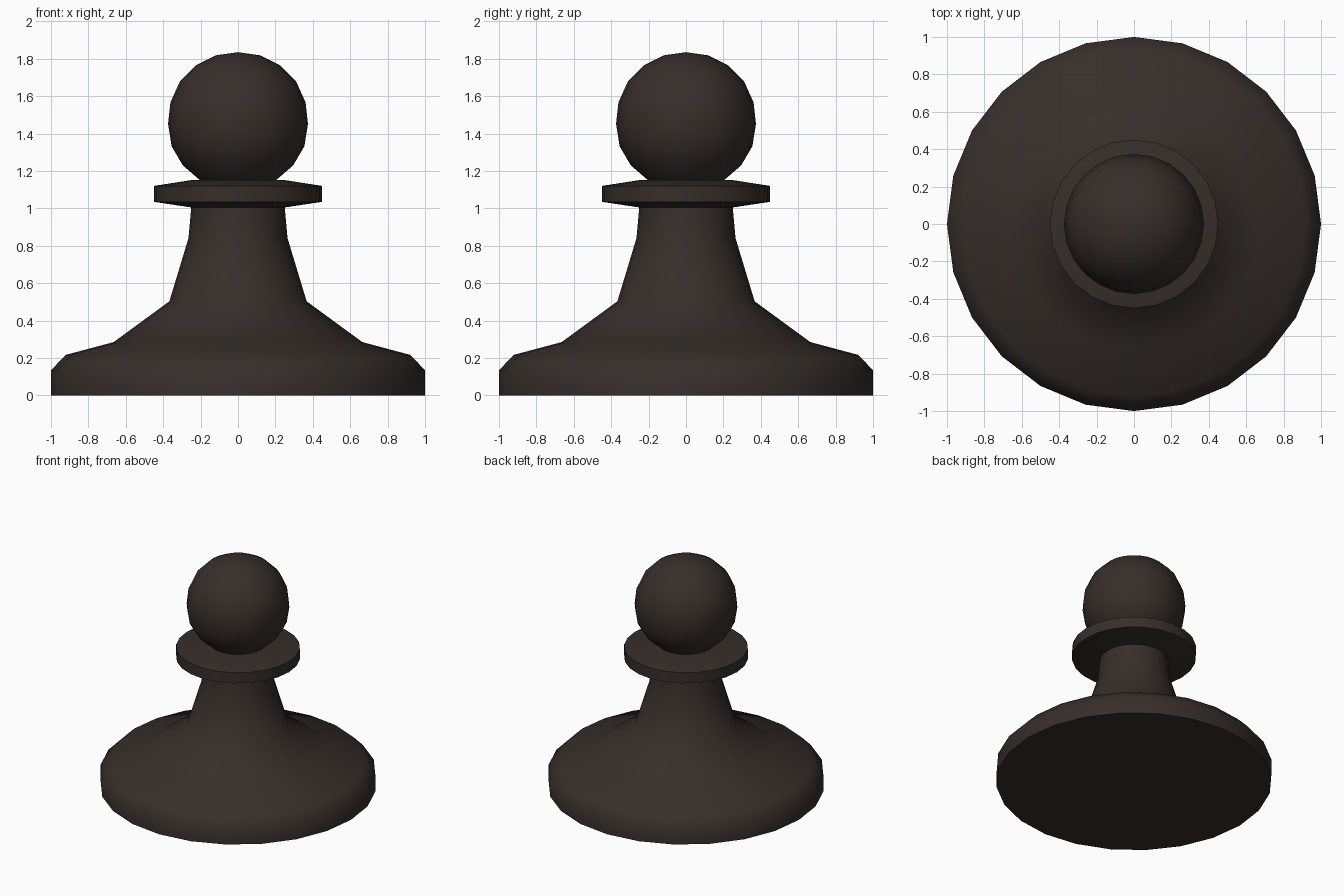
import bpy, bmesh, math

if "Cube" in bpy.data.objects:
    bpy.data.objects.remove(bpy.data.objects["Cube"])

SIDES = 24

# Half profile (radius, height), from the foot up to the crown
base = [(0, 0), (1.0, 0), (1.0, 0.135), (0.92, 0.217), (0.665, 0.285)]
stem = [(0.367, 0.503), (0.265, 0.84), (0.25, 1.005)]
collar = [(0.45, 1.035), (0.45, 1.12), (0.245, 1.152), (0.205, 1.152)]
head = [(0.295, 1.23), (0.355, 1.332), (0.374, 1.452), (0.361, 1.568),
        (0.31, 1.68), (0.225, 1.765), (0.12, 1.818), (0, 1.835)]


def lathe(name, profile):
    """Spin a profile around z into a closed turned piece."""
    bm = bmesh.new()
    verts = [bm.verts.new((r, 0, z)) for r, z in profile]
    edges = [bm.edges.new(pair) for pair in zip(verts, verts[1:])]
    bmesh.ops.spin(bm, geom=verts + edges, cent=(0, 0, 0), axis=(0, 0, 1),
                   angle=math.tau, steps=SIDES, use_merge=False)
    bmesh.ops.remove_doubles(bm, verts=bm.verts, dist=1e-4)
    bmesh.ops.recalc_face_normals(bm, faces=bm.faces)
    mesh = bpy.data.meshes.new(name)
    bm.to_mesh(mesh)
    bm.free()
    obj = bpy.data.objects.new(name, mesh)
    bpy.context.collection.objects.link(obj)
    return obj


# Turned piece: wide base, tapering stem, collar and ball head in one skin
pawn = lathe("pawn", base + stem + collar + head)

# Dark wood
wood = bpy.data.materials.new("dark_wood")
wood.diffuse_color = (0.037, 0.027, 0.023, 1)
wood.use_nodes = True
wood.node_tree.nodes["Principled BSDF"].inputs["Base Color"].default_value = wood.diffuse_color
pawn.data.materials.append(wood)

# Smooth turning with crisp collar and foot edges
bpy.context.view_layer.objects.active = pawn
pawn.select_set(True)
bpy.ops.object.shade_smooth_by_angle(angle=math.radians(60))
